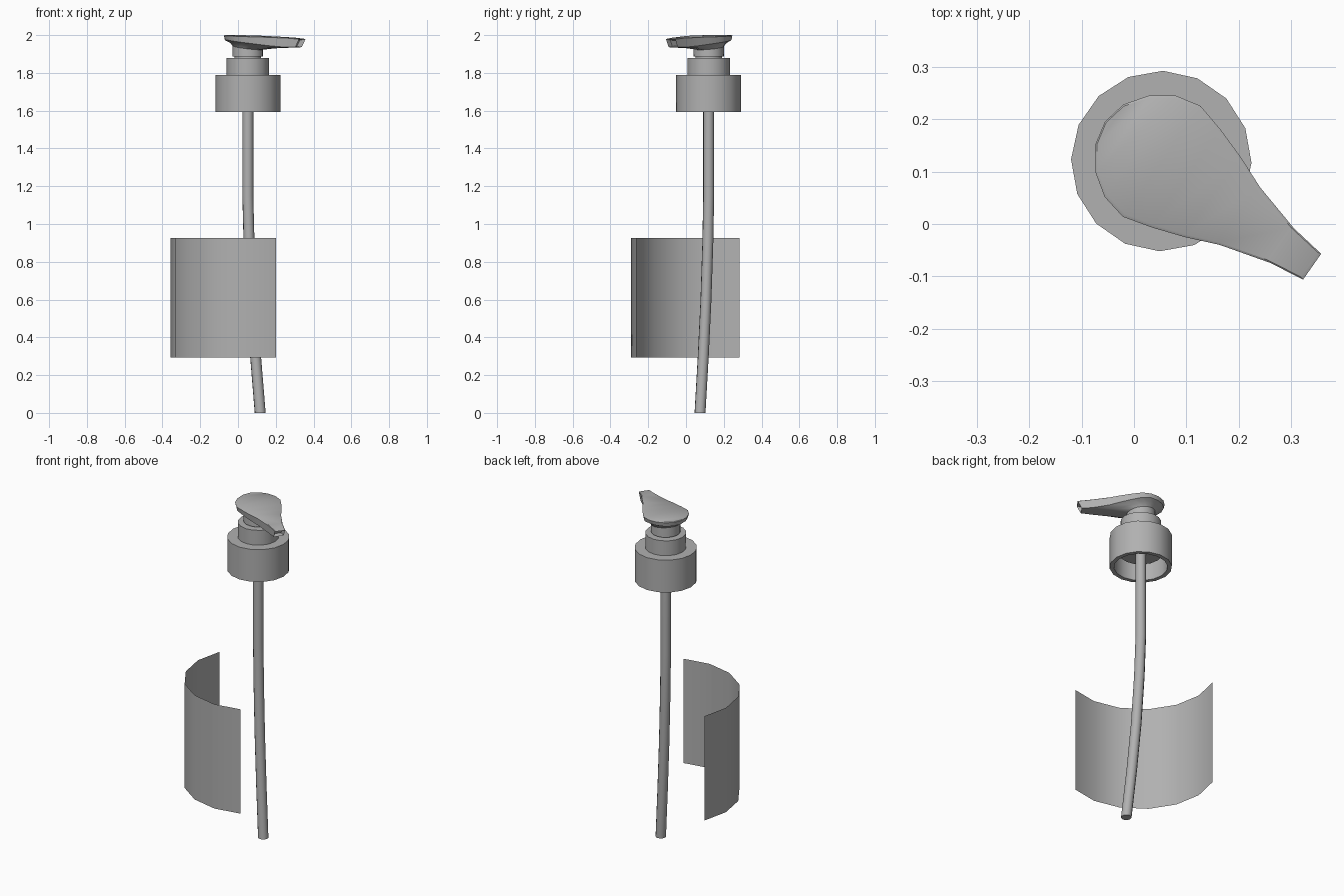
import bpy, bmesh
from math import sin, cos, radians, tau

if "Cube" in bpy.data.objects:
    bpy.data.objects.remove(bpy.data.objects["Cube"])

AXIS = (0.052, 0.12, 0.0)      # pump axis
PHASE = radians(-1.1)          # turn of the 16-sided parts
SPOUT = radians(-35)           # direction of spout and tube bend

grey = bpy.data.materials.new("dark_grey")
grey.diffuse_color = (.44, .44, .44, 1)
grey.use_nodes = True
grey.node_tree.nodes["Principled BSDF"].inputs["Base Color"].default_value = grey.diffuse_color


def finish(bm, name, turn, fix_normals=True):
    if fix_normals:
        bmesh.ops.recalc_face_normals(bm, faces=bm.faces)
    me = bpy.data.meshes.new(name)
    bm.to_mesh(me)
    bm.free()
    me.materials.append(grey)
    ob = bpy.data.objects.new(name, me)
    bpy.context.collection.objects.link(ob)
    ob.location = AXIS
    ob.rotation_euler.z = turn
    bpy.ops.object.select_all(action='DESELECT')
    ob.select_set(True)
    bpy.context.view_layer.objects.active = ob
    bpy.ops.object.shade_smooth_by_angle(angle=radians(35))
    return ob


def loft(bm, rings):
    """Bridge closed rings of equal length; returns rings of verts."""
    vs = [[bm.verts.new(p) for p in r] for r in rings]
    n = len(vs[0])
    for a, b in zip(vs, vs[1:]):
        for i in range(n):
            j = (i + 1) % n
            bm.faces.new((a[i], a[j], b[j], b[i]))
    return vs


def circle(r, z, n, u=0.0):
    return [(u + r * cos(tau * i / n), r * sin(tau * i / n), z) for i in range(n)]


# Screw cap with hollow underside, collar and short stem
profile = [(.12, 1.68), (.12, 1.76), (.148, 1.76), (.148, 1.594),
           (.172, 1.594), (.172, 1.79), (.113, 1.79),
           (.113, 1.88), (.07, 1.88), (.07, 1.90)]
bm = bmesh.new()
vs = loft(bm, [circle(r, z, 16) for r, z in profile])
bm.faces.new(vs[0])
bm.faces.new(vs[-1])
finish(bm, "screw_cap", PHASE)

# Dip tube, bending toward the spout side
path = [(0, .080), (.3, .050), (.6, .025), (.9, .008), (1.15, 0), (1.72, 0)]
bm = bmesh.new()
vs = loft(bm, [circle(.029, z, 12, u) for z, u in path])
bm.faces.new(vs[0])
bm.faces.new(vs[-1])
finish(bm, "dip_tube", SPOUT)

# Label: an open curved sheet of six panels
bm = bmesh.new()
cols = []
for k in range(7):
    a = radians(-67.5 - 22.5 * k)
    cols.append([bm.verts.new((.41 * cos(a), .41 * sin(a), z)) for z in (.294, .927)])
for a, b in zip(cols, cols[1:]):
    bm.faces.new((b[0], a[0], a[1], b[1]))
finish(bm, "label", PHASE, False)

# Pump head: teardrop outline blended down into a round neck
half = [(.351, 0), (.351, .030), (.281, .040), (.183, .067), (.12, .093), (.058, .114),
        (.001, .129), (-.049, .118), (-.09, .09), (-.121, .047), (-.131, 0)]
outline = half + [(u, -v) for u, v in half[-2:0:-1]]
N = len(outline)


def ramp(u, u0, z0, u1, z1):
    t = min(1, max(0, (u - u0) / (u1 - u0)))
    return z0 + (z1 - z0) * t


def top_z(u):
    return ramp(u, -.1, 2.0, .3, 1.987) - ramp(u, .27, 0, .351, .006)


crown = [(u * .98, v * .95, top_z(u)) for u, v in outline]
rim = [(u, v, top_z(u) - .003) for u, v in outline]
under = [(u * .965 - ramp(u, .28, 0, .35, .01), v * .95,
          ramp(u, -.05, 1.973, .25, 1.936)) for u, v in outline]
neck = [(x, y, ramp(x, -.08, 1.945, .08, 1.922)) for x, y, z in circle(.08, 0, N)]
mid = [(a[0] * .35 + b[0] * .65, a[1] * .35 + b[1] * .65,
        a[2] * .5 + b[2] * .5 + .001) for a, b in zip(under, neck)]
bm = bmesh.new()
vs = loft(bm, [crown, rim, under, mid, neck, circle(.081, 1.886, N)])
bm.faces.new(vs[-1])
c = vs[0]
bm.faces.new((c[0], c[1], c[-1]))
for i in range(1, N // 2 - 1):
    bm.faces.new((c[i], c[i + 1], c[N - i - 1], c[N - i]))
bm.faces.new((c[N // 2 - 1], c[N // 2], c[N // 2 + 1]))
bmesh.ops.recalc_face_normals(bm, faces=bm.faces)

# Spout opening: inset the end face and push it inward
ends = {vs[r][i] for r in (1, 2) for i in (0, 1, N - 1)}
tip = [f for f in bm.faces if all(v in ends for v in f.verts)]
bmesh.ops.inset_region(bm, faces=tip, thickness=.007)
for v in {v for f in tip for v in f.verts}:
    v.co.x -= .03
finish(bm, "pump_head", SPOUT)
